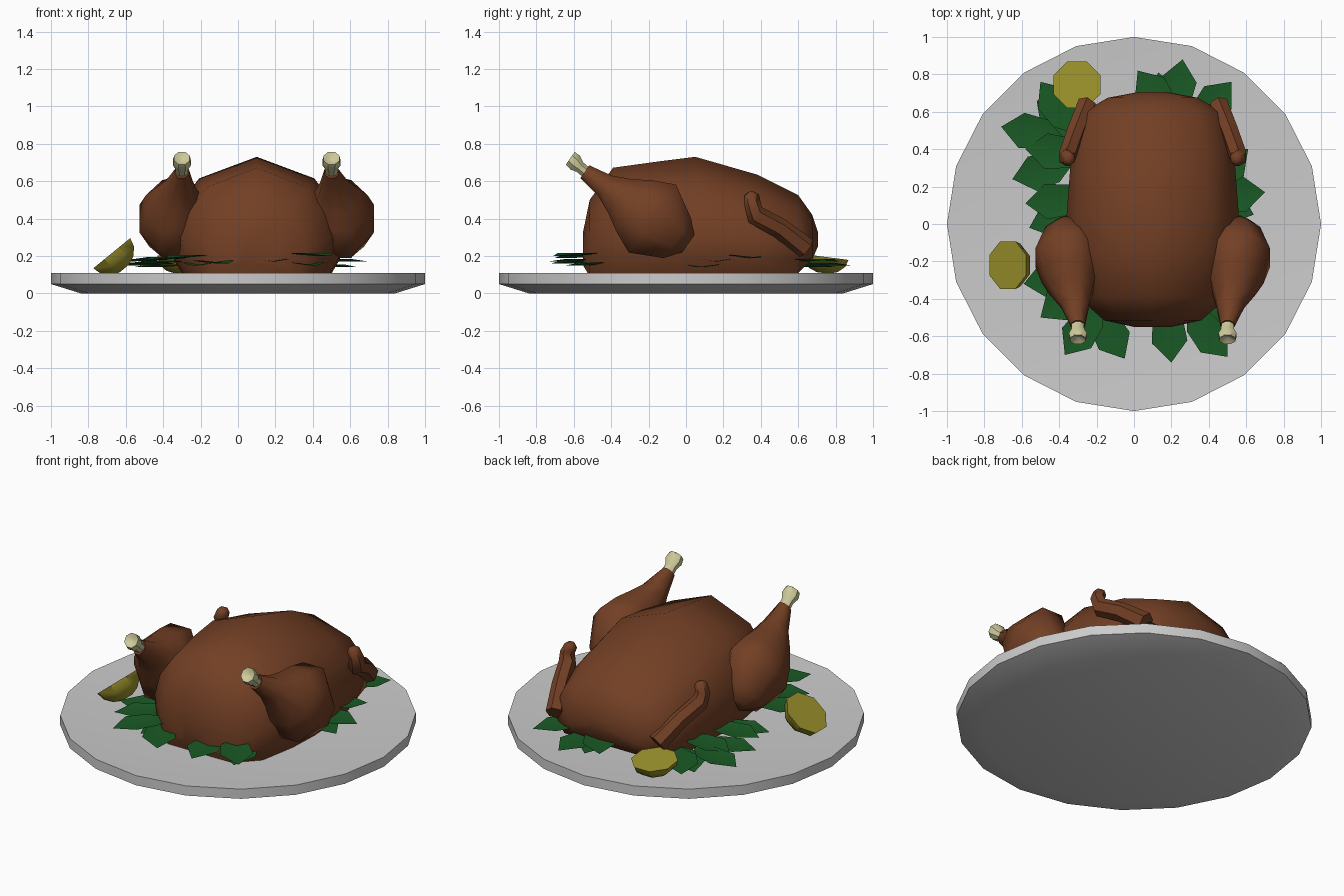
import bpy, bmesh, math
from mathutils import Vector

if "Cube" in bpy.data.objects:
    bpy.data.objects.remove(bpy.data.objects["Cube"])


def material(name, rgb):
    m = bpy.data.materials.new(name)
    m.diffuse_color = (*rgb, 1)
    m.use_nodes = True
    m.node_tree.nodes["Principled BSDF"].inputs["Base Color"].default_value = m.diffuse_color
    return m


ROAST = material("roast", (0.17, 0.05, 0.018))
BONE = material("bone", (0.62, 0.6, 0.33))
LEMON = material("lemon", (0.33, 0.29, 0.025))
LEAF = material("leaf", (0.01, 0.1, 0.018))


def loft(name, rings, mat=None, angle=35, cap=(True, True)):
    """Skin equal-sized rings of points and cap the ends."""
    bm = bmesh.new()
    rows = [[bm.verts.new(p) for p in r] for r in rings]
    n = len(rows[0])
    for a, b in zip(rows, rows[1:]):
        for i in range(n):
            j = (i + 1) % n
            bm.faces.new((a[i], a[j], b[j], b[i]))
    if cap[0]:
        bm.faces.new(rows[0])
    if cap[1]:
        bm.faces.new(rows[-1])
    return finish(name, bm, mat, angle)


def finish(name, bm, mat, angle):
    bmesh.ops.recalc_face_normals(bm, faces=bm.faces)
    me = bpy.data.meshes.new(name)
    bm.to_mesh(me)
    bm.free()
    ob = bpy.data.objects.new(name, me)
    bpy.context.collection.objects.link(ob)
    if mat:
        me.materials.append(mat)
    bpy.ops.object.select_all(action='DESELECT')
    ob.select_set(True)
    bpy.context.view_layer.objects.active = ob
    bpy.ops.object.shade_smooth_by_angle(angle=math.radians(angle))
    return ob


def ring(c, u, v, ru, rv, n=8):
    c, u, v = Vector(c), Vector(u), Vector(v)
    return [c + u * ru * math.cos(t) + v * rv * math.sin(t)
            for t in (2 * math.pi * (i + 0.5) / n for i in range(n))]


# plate: 20-sided shallow dish
def circle(r, z):
    return [(r * math.cos(math.pi * i / 10), r * math.sin(math.pi * i / 10), z)
            for i in range(20)]


loft("plate", [circle(0.84, 0), circle(1, 0.05), circle(1, 0.11),
               circle(0.8, 0.097), circle(0.4, 0.085)])

# body: one cross-section scaled along its length
CX = 0.1
half = [(0.67, 0.82), (0.9, 0.6), (1, 0.36), (0.97, 0.15), (0.85, 0)]
section = [(0, 1)] + half + [(-x, z) for x, z in reversed(half)]
stations = [  # y, half width, top z, bottom z
    (-0.55, 0.1, 0.33, 0.15), (-0.515, 0.26, 0.5, 0.09), (-0.39, 0.4, 0.672, 0.09),
    (-0.15, 0.45, 0.705, 0.09), (0.05, 0.46, 0.73, 0.09), (0.38, 0.435, 0.635, 0.09),
    (0.6, 0.37, 0.525, 0.11), (0.675, 0.24, 0.42, 0.18), (0.705, 0.08, 0.33, 0.25)]
loft("roast_body", [[(CX + x * w, y, b + z * (t - b)) for x, z in section]
                    for y, w, t, b in stations], ROAST, 45)

# legs, bones and wings, mirrored about the body's centre line
axis = Vector((0, -0.82, 0.57))
perp = Vector((0, 0.57, 0.82))
for side, s in (("right", 1), ("left", -1)):
    def along(rows):
        return [ring(Vector((CX + s * x, -0.18, 0.4)) + axis * a + perp * p,
                     (s, 0, 0), perp, rx, rp) for a, p, x, rx, rp in rows]

    loft(side + "_leg", along([
        (-0.235, 0.0, 0.44, 0.08, 0.06), (-0.17, -0.01, 0.45, 0.135, 0.14),
        (0, 0, 0.455, 0.185, 0.24), (0.12, 0, 0.445, 0.16, 0.18),
        (0.21, 0, 0.435, 0.125, 0.12), (0.31, 0, 0.415, 0.08, 0.07),
        (0.44, 0, 0.4, 0.04, 0.045)]), ROAST, 50)

    loft(side + "_bone", along([
        (0.42, 0, 0.4, 0.035, 0.033), (0.475, 0.005, 0.4, 0.037, 0.033),
        (0.51, 0.01, 0.4, 0.052, 0.048), (0.545, 0.015, 0.4, 0.045, 0.045),
        (0.525, 0.015, 0.4, 0.012, 0.012)]), BONE, 40)

    path = [((0.35, 0.64, 0.24), 0.06), ((0.41, 0.5, 0.35), 0.055),
            ((0.455, 0.37, 0.42), 0.055), ((0.465, 0.355, 0.48), 0.045),
            ((0.445, 0.35, 0.525), 0.04), ((0.44, 0.35, 0.54), 0.02)]
    pts = [Vector((CX + s * p[0], p[1], p[2])) for p, _ in path]
    rings = []
    for i, (p, (_, r)) in enumerate(zip(pts, path)):
        d = (pts[min(i + 1, 5)] - pts[max(i - 1, 0)]).normalized()
        u = Vector((s, 0, 0))
        u = (u - d * u.dot(d)).normalized()
        rings.append(ring(p, u, d.cross(u), r * 0.9, r, 6))
    loft(side + "_wing", rings, ROAST, 50)


# lemon halves: flat octagonal cut face over a dome
def lemon(name, centre, normal, r, depth):
    c, n = Vector(centre), Vector(normal).normalized()
    u = Vector((0, 1, 0))
    u = (u - n * u.dot(n)).normalized()
    v = n.cross(u)
    rows = [ring(c - n * depth * math.sin(t), u, v, r * math.cos(t), r * math.cos(t))
            for t in (0, 0.45, 0.9, 1.3)]
    loft(name, rows, LEMON, 40)


lemon("back_lemon", (-0.305, 0.745, 0.195), (0, 0.13, 1), 0.135, 0.09)
lemon("side_lemon", (-0.675, -0.22, 0.215), (-0.63, 0, 0.77), 0.138, 0.11)

# leaves: folded kites spread around the body (tip x, y, z, direction in degrees)
leaves = [
    (0.26, 0.88, 0.15, 80), (0.02, 0.82, 0.17, 125), (0.52, 0.76, 0.17, 50),
    (0.13, 0.81, 0.14, 100), (-0.5, 0.76, 0.16, 125), (-0.71, 0.52, 0.17, 170),
    (-0.52, 0.66, 0.14, 140), (-0.65, 0.24, 0.15, 195), (-0.58, 0.4, 0.18, 175),
    (-0.58, 0.11, 0.16, 185), (-0.56, -0.02, 0.14, 200), (-0.59, -0.32, 0.16, 190),
    (-0.5, -0.5, 0.18, 215), (-0.37, -0.7, 0.19, 235), (-0.05, -0.72, 0.16, 300),
    (0.2, -0.74, 0.17, 275), (0.5, -0.71, 0.2, 310), (0.42, -0.64, 0.15, 290),
    (-0.25, -0.6, 0.15, 250), (0.7, 0.17, 0.17, 5), (0.61, 0.4, 0.19, 40),
    (0.64, 0.05, 0.14, -20)]
bm = bmesh.new()
for x, y, z, deg in leaves:
    d = Vector((math.cos(math.radians(deg)), math.sin(math.radians(deg)), 0))
    n = Vector((-d.y, d.x, 0))
    tip = Vector((x, y, z))

    def at(back, across, dz):
        return bm.verts.new(tip - d * back + n * across + Vector((0, 0, dz)))
    t, m, b = at(0, 0, 0), at(0.13, 0, 0.0), at(0.34, 0, 0.01)
    for k in (1, -1):
        e1, e2 = at(0.11, 0.095 * k, 0.015), at(0.24, 0.08 * k, 0.015)
        bm.faces.new((t, e1, m) if k > 0 else (t, m, e1))
        bm.faces.new((m, e1, e2, b) if k > 0 else (m, b, e2, e1))
finish("leaves", bm, LEAF, 20)
